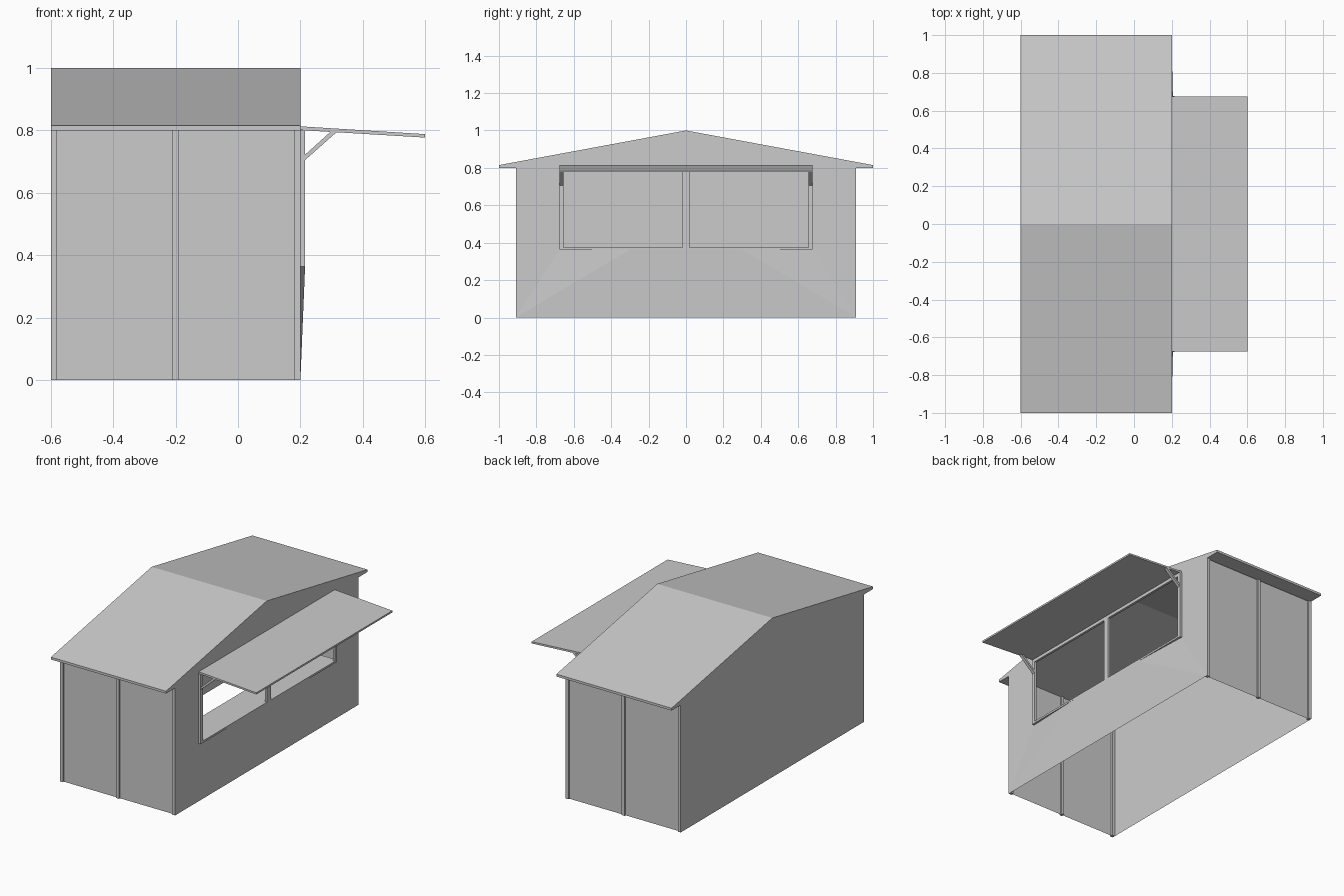
import bpy, bmesh

if "Cube" in bpy.data.objects:
    bpy.data.objects.remove(bpy.data.objects["Cube"])

X0, X1, Y, H = -0.6, 0.2, 0.91, 0.8      # body limits, wall height


def make(name, verts, faces):
    me = bpy.data.meshes.new(name)
    me.from_pydata(verts, [], faces)
    bm = bmesh.new()
    bm.from_mesh(me)
    bmesh.ops.remove_doubles(bm, verts=bm.verts, dist=1e-5)
    bmesh.ops.recalc_face_normals(bm, faces=bm.faces)
    bm.to_mesh(me)
    bm.free()
    ob = bpy.data.objects.new(name, me)
    bpy.context.collection.objects.link(ob)
    return ob


def prism(name, pts, axis, a, b):
    """Extrude a 2D profile along x (yz profile) or y (xz profile)."""
    put = (lambda p, t: (t, p[0], p[1])) if axis == 'x' else (lambda p, t: (p[0], t, p[1]))
    n = len(pts)
    verts = [put(p, a) for p in pts] + [put(p, b) for p in pts]
    faces = [tuple(range(n)), tuple(range(n, 2 * n))]
    faces += [(i, (i + 1) % n, n + (i + 1) % n, n + i) for i in range(n)]
    return make(name, verts, faces)


def box(name, x0, x1, y0, y1, z0, z1):
    return prism(name, [(x0, z0), (x1, z0), (x1, z1), (x0, z1)], 'y', y0, y1)


def sheet(name, x, polys):
    """Flat wall in the yz plane made of several polygons."""
    verts, faces = [], []
    for p in polys:
        faces.append(tuple(range(len(verts), len(verts) + len(p))))
        verts += [(x, y, z) for y, z in p]
    return make(name, verts, faces)


def rect(y0, y1, z0, z1):
    return [(y0, z0), (y1, z0), (y1, z1), (y0, z1)]


# Roof slab with flat soffits at the eaves
prism("roof", [(-1, 0.815), (0, 1), (1, 0.815), (1, H), (Y, H),
               (0, 0.985), (-Y, H), (-1, H)], 'x', X0, X1)

# Long walls: solid back wall, serving side with two openings
gable = [(-Y, H), (Y, H), (0, 0.985)]
sheet("rear_wall", X0, [rect(-Y, Y, 0, H), gable])
W0, W1, ZB, ZT = 0.02, 0.655, 0.375, 0.78
sheet("serving_wall", X1, [rect(-Y, Y, 0, ZB), rect(-Y, Y, ZT, H), gable,
                           rect(-Y, -W1, ZB, ZT), rect(-W0, W0, ZB, ZT), rect(W1, Y, ZB, ZT)])

# End walls: thin recessed panels with three posts each
for s, end in ((-1, "front"), (1, "back")):
    y = s * 0.9
    make(end + "_panel", [(X0, y, 0), (X1, y, 0), (X1, y, H), (X0, y, H)], [(0, 1, 2, 3)])
    for i, x in enumerate((X0, -0.21, X1 - 0.02)):
        box(f"{end}_post_{i}", x, x + 0.02, s * 0.91, s * 0.89, 0, H)

# Window frame standing proud of the wall
F = 0.215
box("frame_sill", X1, F, -0.677, 0.677, 0.363, ZB)
box("frame_head", X1, F, -0.677, 0.677, ZT, H)
box("frame_mullion", X1, F, -W0, W0, ZB, ZT)
for s, side in ((-1, "front"), (1, "back")):
    box("frame_jamb_" + side, X1, F, s * W1, s * 0.677, ZB, ZT)
    # Diagonal awning bracket
    prism("awning_bracket_" + side, [(F, 0.705), (0.318, 0.796), (0.298, 0.797), (F, 0.722)],
          'y', s * 0.655, s * 0.675)

# Shallow sloping apron under the sill
make("apron", [(F, -0.3, 0.363), (F, 0.3, 0.363), (X1, Y, 0), (X1, -Y, 0),
               (X1, -0.677, 0.363), (X1, 0.677, 0.363)],
     [(0, 1, 2, 3), (0, 3, 4), (1, 5, 2)])

# Inside counter and the awning
box("counter", 0.02, X1, -0.677, 0.677, 0.36, ZB)
prism("awning", [(X1, 0.801), (0.6, 0.777), (0.6, 0.788), (X1, 0.813)], 'y', -0.675, 0.675)
